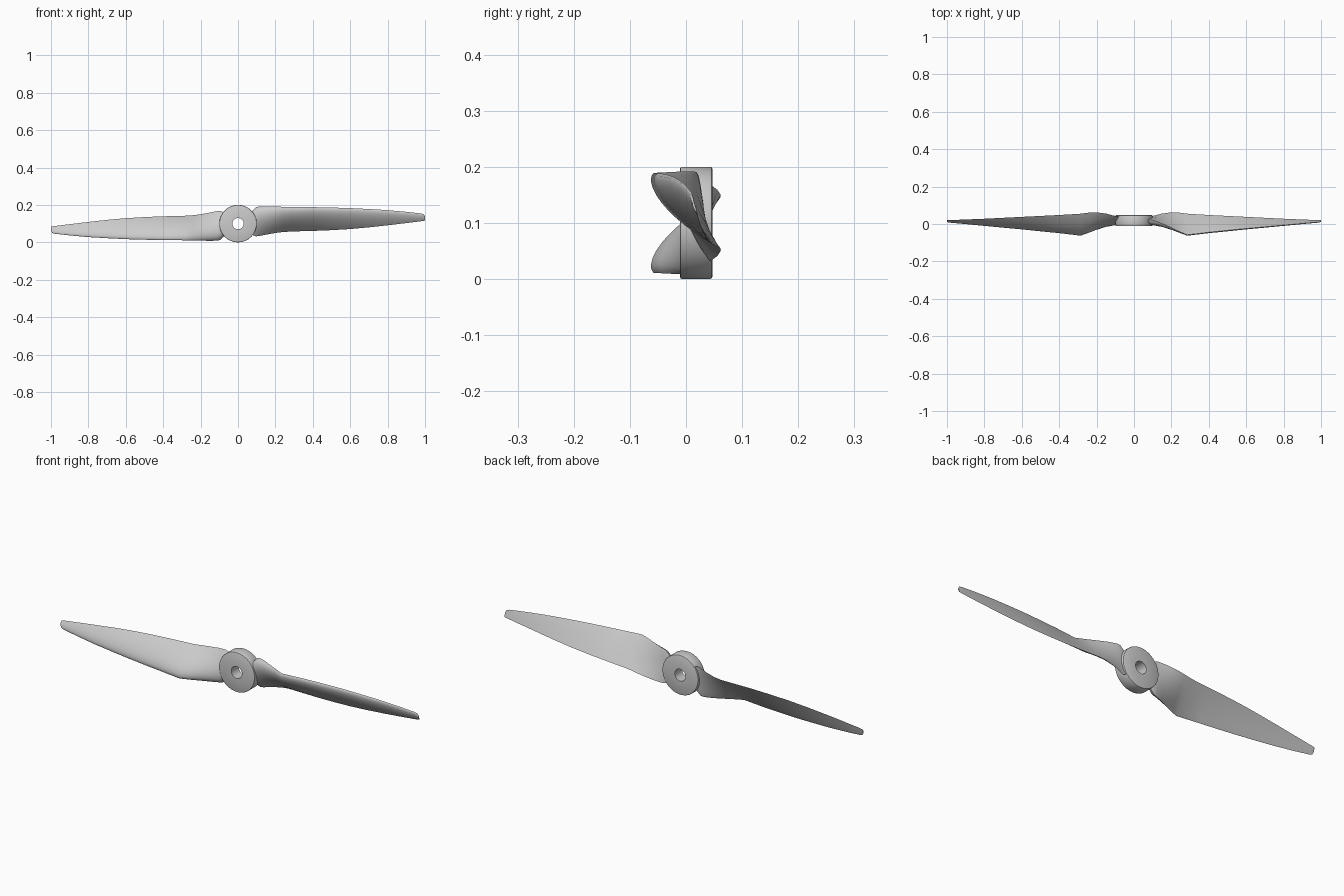
import bpy, bmesh, math

if "Cube" in bpy.data.objects:
    bpy.data.objects.remove(bpy.data.objects["Cube"])

CZ = 0.1  # height of the spin axis

# Blade stations: x, leading edge (y, z), trailing edge (y, z), thickness
STATIONS = [
    (0.060, 0.022, 0.150, 0.040, 0.060, 0.026),
    (0.080, 0.022, 0.172, 0.041, 0.038, 0.030),
    (0.095, 0.021, 0.187, 0.042, 0.032, 0.033),
    (0.110, 0.018, 0.191, 0.045, 0.033, 0.034),
    (0.150, 0.003, 0.192, 0.056, 0.041, 0.033),
    (0.200, -0.020, 0.191, 0.062, 0.050, 0.030),
    (0.240, -0.039, 0.190, 0.061, 0.055, 0.027),
    (0.285, -0.058, 0.189, 0.055, 0.058, 0.024),
    (0.400, -0.044, 0.188, 0.048, 0.061, 0.021),
    (0.500, -0.034, 0.186, 0.043, 0.065, 0.019),
    (0.600, -0.024, 0.183, 0.038, 0.071, 0.016),
    (0.700, -0.015, 0.178, 0.033, 0.080, 0.014),
    (0.800, -0.006, 0.172, 0.028, 0.091, 0.011),
    (0.900, 0.003, 0.163, 0.024, 0.103, 0.008),
    (0.980, 0.010, 0.154, 0.021, 0.113, 0.006),
    (0.993, 0.011, 0.150, 0.021, 0.115, 0.005),
    (1.000, 0.014, 0.138, 0.020, 0.117, 0.004),
]
N = 14


def finish(bm, name):
    bmesh.ops.recalc_face_normals(bm, faces=bm.faces)
    me = bpy.data.meshes.new(name)
    bm.to_mesh(me)
    bm.free()
    ob = bpy.data.objects.new(name, me)
    bpy.context.collection.objects.link(ob)
    bpy.ops.object.select_all(action='DESELECT')
    ob.select_set(True)
    bpy.context.view_layer.objects.active = ob
    bpy.ops.object.shade_smooth_by_angle(angle=math.radians(30))
    return ob


def section(st):
    """Airfoil loop: domed front face, nearly flat back face."""
    x, ly, lz, ty, tz, th = st
    dy, dz = ty - ly, tz - lz
    c = math.hypot(dy, dz)
    ny, nz = dz / c, -dy / c

    def dome(u):
        return 2.6 * math.sqrt(u) * (1 - u) * th

    us = [(1 - math.cos(math.pi * i / N)) / 2 for i in range(N + 1)]
    loop = [(u, dome(u)) for u in us]
    loop += [(u, -0.08 * dome(u)) for u in us[-2:0:-1]]
    return [(x, ly + dy * u + ny * h, lz + dz * u + nz * h) for u, h in loop]


def blade(name, side):
    # side -1 turns the blade half a revolution about the spin axis
    bm = bmesh.new()
    rings = [[bm.verts.new((side * x, y, CZ + side * (z - CZ)))
              for x, y, z in section(st)] for st in STATIONS]
    for a, b in zip(rings, rings[1:]):
        for i in range(len(a)):
            j = (i + 1) % len(a)
            bm.faces.new((a[i], a[j], b[j], b[i]))
    bm.faces.new(rings[0])
    bm.faces.new(rings[-1])
    return finish(bm, name)


def hub():
    # Revolved ring profile (radius, y) with small bevels and a shaft bore
    y0, y1, r, hole, b = -0.011, 0.047, 0.1, 0.03, 0.004
    prof = [(hole, y0), (r - b, y0), (r - b * 0.3, y0 + b * 0.3), (r, y0 + b),
            (r, y1 - b), (r - b * 0.3, y1 - b * 0.3), (r - b, y1), (hole, y1)]
    seg = 72
    bm = bmesh.new()
    rings = []
    for s in range(seg):
        a = 2 * math.pi * s / seg
        rings.append([bm.verts.new((q * math.cos(a), y, CZ + q * math.sin(a)))
                      for q, y in prof])
    for s in range(seg):
        p, q = rings[s], rings[(s + 1) % seg]
        for i in range(len(prof)):
            j = (i + 1) % len(prof)
            bm.faces.new((p[i], p[j], q[j], q[i]))
    return finish(bm, "hub")


hub()
blade("right_blade", 1)
blade("left_blade", -1)
